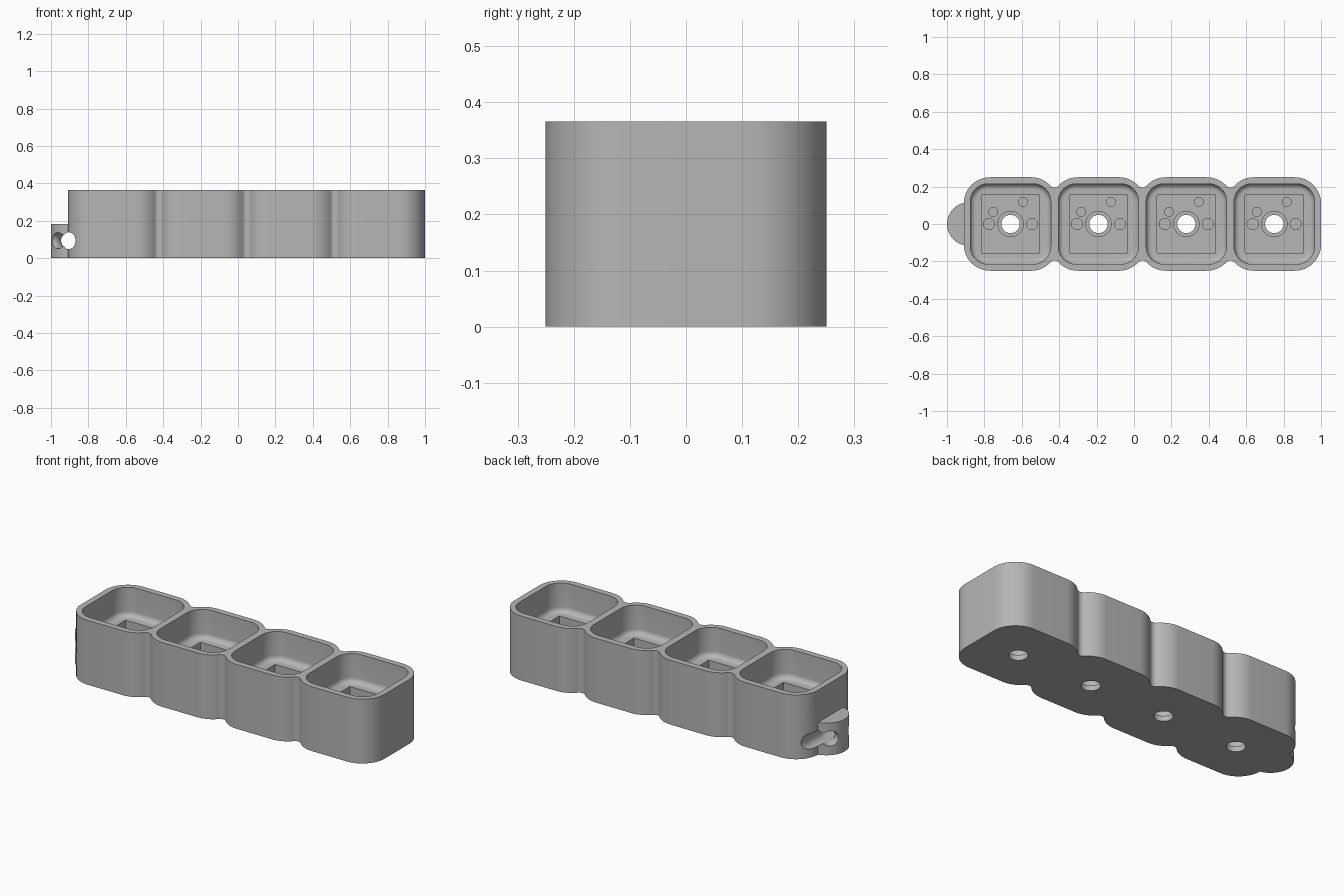
import bpy, bmesh, math
from mathutils import Matrix

if "Cube" in bpy.data.objects:
    bpy.data.objects.remove(bpy.data.objects["Cube"], do_unlink=True)

HEIGHT, HALF, CORNER, PITCH = 0.366, 0.25, 0.14, 0.47
FLOOR, SOCKET_Z, PEG_Z = 0.2, 0.1, 0.03
CENTRES = [0.75 - PITCH * i for i in range(4)]

grey = bpy.data.materials.new("plain grey")
grey.use_nodes = True
colour = (0.47, 0.47, 0.47, 1)
grey.diffuse_color = colour
grey.node_tree.nodes["Principled BSDF"].inputs["Base Color"].default_value = colour


def make_object(name, bm):
    bmesh.ops.recalc_face_normals(bm, faces=bm.faces)
    mesh = bpy.data.meshes.new(name)
    bm.to_mesh(mesh)
    bm.free()
    mesh.materials.append(grey)
    obj = bpy.data.objects.new(name, mesh)
    bpy.context.scene.collection.objects.link(obj)
    return obj


def arc(cx, cy, r, start, end, steps=12):
    angles = [start + (end - start) * i / steps for i in range(steps + 1)]
    return [(cx + r * math.cos(a), cy + r * math.sin(a)) for a in angles]


def loft(bm, rings):
    """Closed solid through stacked (outline, z) rings."""
    loops = [[bm.verts.new((x, y, z)) for x, y in pts] for pts, z in rings]
    n = len(loops[0])
    for low, high in zip(loops, loops[1:]):
        for i in range(n):
            j = (i + 1) % n
            bm.faces.new((low[i], low[j], high[j], high[i]))
    bm.faces.new(loops[0][::-1])
    bm.faces.new(loops[-1])


def rounded_square(cx, half, r):
    pts = []
    for k, (sx, sy) in enumerate([(1, 1), (-1, 1), (-1, -1), (1, -1)]):
        a = k * math.pi / 2
        pts += arc(cx + sx * (half - r), sy * (half - r), r, a, a + math.pi / 2, 10)
    return pts


def cylinder(bm, x, y, r, z0, z1, steps=40):
    loft(bm, [(arc(x, y, r, 0, math.tau, steps)[:-1], z) for z in (z0, z1)])


def modify(obj, cutter, operation):
    mod = obj.modifiers.new("cut", 'BOOLEAN')
    mod.object, mod.operation, mod.solver = cutter, operation, 'EXACT'
    cutter.hide_render = True
    bpy.context.view_layer.update()
    graph = bpy.context.evaluated_depsgraph_get()
    mesh = bpy.data.meshes.new_from_object(obj.evaluated_get(graph))
    obj.modifiers.clear()
    obj.data = mesh
    bpy.data.objects.remove(cutter, do_unlink=True)


# Scalloped outer body: convex corners joined by small concave fillets
fillet = 0.03
inset = HALF - CORNER
notch_dx = PITCH / 2 - inset
notch_y = inset + math.sqrt((CORNER + fillet) ** 2 - notch_dx ** 2)
join = math.atan2(notch_y - inset, notch_dx)
upper = []
for i, cx in enumerate(CENTRES):
    first, last = i == 0, i == len(CENTRES) - 1
    upper += arc(cx + inset, inset, CORNER, 0 if first else join, math.pi / 2)
    upper += arc(cx - inset, inset, CORNER, math.pi / 2, math.pi if last else math.pi - join)
    if not last:
        upper += arc(cx - PITCH / 2, notch_y, fillet, -join, join - math.pi, 10)[1:-1]
outline = upper + [(x, -y) for x, y in reversed(upper)]
bm = bmesh.new()
loft(bm, [(outline, 0), (outline, HEIGHT)])
body = make_object("switch_tray_body", bm)

# Round cord tab on the end
bm = bmesh.new()
cylinder(bm, -0.884, 0, 0.116, 0, 0.183, 64)
modify(body, make_object("cord_tab", bm), 'UNION')

# Deep pockets with a cove around the floor
bm = bmesh.new()
cove = 0.03
for cx in CENTRES:
    rings = []
    for i in range(9):
        a = math.pi / 2 * i / 8
        shrink = cove * (1 - math.sin(a))
        rings.append((rounded_square(cx, 0.215 - shrink, 0.095 - shrink),
                      FLOOR + cove * (1 - math.cos(a))))
    rings.append((rounded_square(cx, 0.215, 0.095), HEIGHT + 0.1))
    loft(bm, rings)
modify(body, make_object("pockets", bm), 'DIFFERENCE')

# Square sockets in the pocket floors
bm = bmesh.new()
for cx in CENTRES:
    h = 0.156
    square = [(cx + h, h), (cx - h, h), (cx - h, -h), (cx + h, -h)]
    loft(bm, [(square, SOCKET_Z), (square, FLOOR + 0.05)])
modify(body, make_object("sockets", bm), 'DIFFERENCE')

# Blind peg and pin holes, with a counterbore in the middle
pegs = [(0, 0, 0.068), (0.115, 0, 0.03), (-0.115, 0, 0.03),
        (-0.093, 0.065, 0.024), (0.067, 0.118, 0.024)]
bm = bmesh.new()
for cx in CENTRES:
    for x, y, r in pegs:
        cylinder(bm, cx + x, y, r, PEG_Z, SOCKET_Z + 0.04)
modify(body, make_object("peg_holes", bm), 'DIFFERENCE')

# Through holes
bm = bmesh.new()
for cx in CENTRES:
    cylinder(bm, cx, 0, 0.049, -0.1, PEG_Z + 0.04)
modify(body, make_object("through_holes", bm), 'DIFFERENCE')

# Oval cord hole running through the tab
bm = bmesh.new()
cylinder(bm, 0, 0, 0.045, -0.4, 0.4)
bm.transform(Matrix.Translation((-0.904, 0, 0.094)) @ Matrix.Rotation(math.pi / 2, 4, 'X')
             @ Matrix.Diagonal((0.78, 1, 1, 1)))
modify(body, make_object("cord_hole", bm), 'DIFFERENCE')

# Curved cord groove flaring round the tab
bm = bmesh.new()
around, tube = 64, 24
grid = []
for i in range(around):
    a = math.tau * i / around
    grid.append([bm.verts.new((-0.99 + r * math.cos(a), r * math.sin(a), 0.094 + z))
                 for r, z in arc(0.087, 0, 0.043, 0, math.tau, tube)[:-1]])
for i in range(around):
    for j in range(tube):
        a, b = grid[i], grid[(i + 1) % around]
        k = (j + 1) % tube
        bm.faces.new((a[j], b[j], b[k], a[k]))
modify(body, make_object("cord_groove", bm), 'DIFFERENCE')

# Smooth rounded walls, sharp rims
bpy.ops.object.select_all(action='DESELECT')
body.select_set(True)
bpy.context.view_layer.objects.active = body
bpy.ops.object.shade_smooth_by_angle(angle=math.radians(30))
